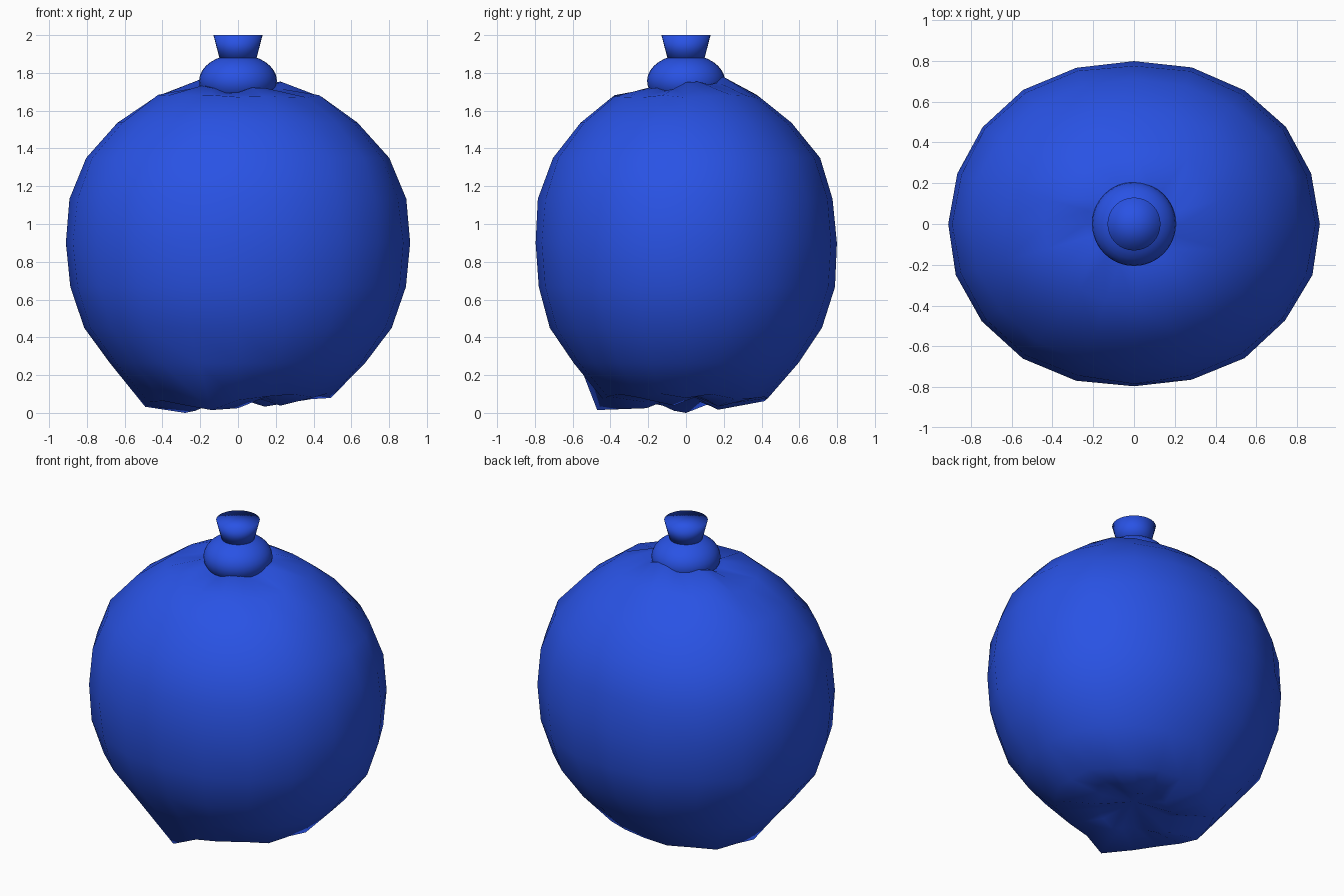
import bpy, bmesh, math, random

random.seed(4)
cube = bpy.data.objects.get("Cube")
if cube:
    bpy.data.objects.remove(cube, do_unlink=True)

blue = bpy.data.materials.new("balloon blue")
blue.use_nodes = True
blue.diffuse_color = (0.022, 0.085, 0.78, 1)
blue.node_tree.nodes["Principled BSDF"].inputs["Base Color"].default_value = blue.diffuse_color


def finish(bm, name):
    mesh = bpy.data.meshes.new(name)
    for f in bm.faces:
        f.smooth = True
    bm.to_mesh(mesh)
    bm.free()
    mesh.materials.append(blue)
    obj = bpy.data.objects.new(name, mesh)
    bpy.context.collection.objects.link(obj)
    return obj


# Round, slightly flattened bag: fuller below the middle, wrinkled at both ends
SEGMENTS, RINGS = 20, 12
FULLNESS = {-4: 1.08, -3: 1.05, -2: 1.035, -1: 1.015, 1: 1.01, 2: 1.02, 3: 0.99, 4: 0.98}
bm = bmesh.new()
bmesh.ops.create_uvsphere(bm, u_segments=SEGMENTS, v_segments=RINGS, radius=1)
for v in bm.verts:
    a = math.atan2(v.co.y, v.co.x)
    ring = round(math.degrees(math.asin(max(-1, min(1, v.co.z)))) / 15)
    x, y, z = v.co.x * 0.91, v.co.y * 0.8, 0.9 + v.co.z * 0.9
    s = FULLNESS.get(ring, 1) * (1 + 0.0075 * (1 - math.cos(4 * a)))
    s += random.uniform(-0.007, 0.007)
    if ring == 6:
        z = 1.71
    elif ring == 5:
        z = 1.735 + 0.03 * math.sin(a) + 0.018 * math.sin(5 * a + 1)
    elif ring == 4:
        z += random.uniform(-0.012, 0.008)
    elif ring == -4:
        z = 0.07 + 0.05 * x + random.uniform(-0.015, 0.015)
    elif ring == -5:
        z = 0.05 + 0.06 * x + 0.025 * math.sin(5 * a)
    elif ring == -6:
        z = 0.11
    v.co = (x * s, y * s, max(z, 0))

# One sagging fold at the front of the base
fold = min(bm.verts, key=lambda v: (v.co.x + 0.14) ** 2 + (v.co.y + 0.42) ** 2 + v.co.z ** 2)
fold.co = (-0.14, -0.47, 0.015)
# Lowest wrinkle on the right of the base
wrinkle = min(bm.verts, key=lambda v: (v.co.x + 0.26) ** 2 + v.co.y ** 2 + v.co.z ** 2)
wrinkle.co = (-0.28, 0, 0)
finish(bm, "balloon_body")

# Flattened knot
bm = bmesh.new()
bmesh.ops.create_uvsphere(bm, u_segments=32, v_segments=16, radius=1)
bmesh.ops.scale(bm, vec=(0.206, 0.206, 0.14), verts=bm.verts)
bmesh.ops.translate(bm, vec=(0, 0, 1.758), verts=bm.verts)
finish(bm, "knot")

# Flared mouth with a softly shaded closed top
bm = bmesh.new()
bmesh.ops.create_cone(bm, cap_ends=True, cap_tris=True, segments=32,
                      radius1=0.096, radius2=0.13, depth=0.13)
bmesh.ops.translate(bm, vec=(0, 0, 1.935), verts=bm.verts)
finish(bm, "mouth")
